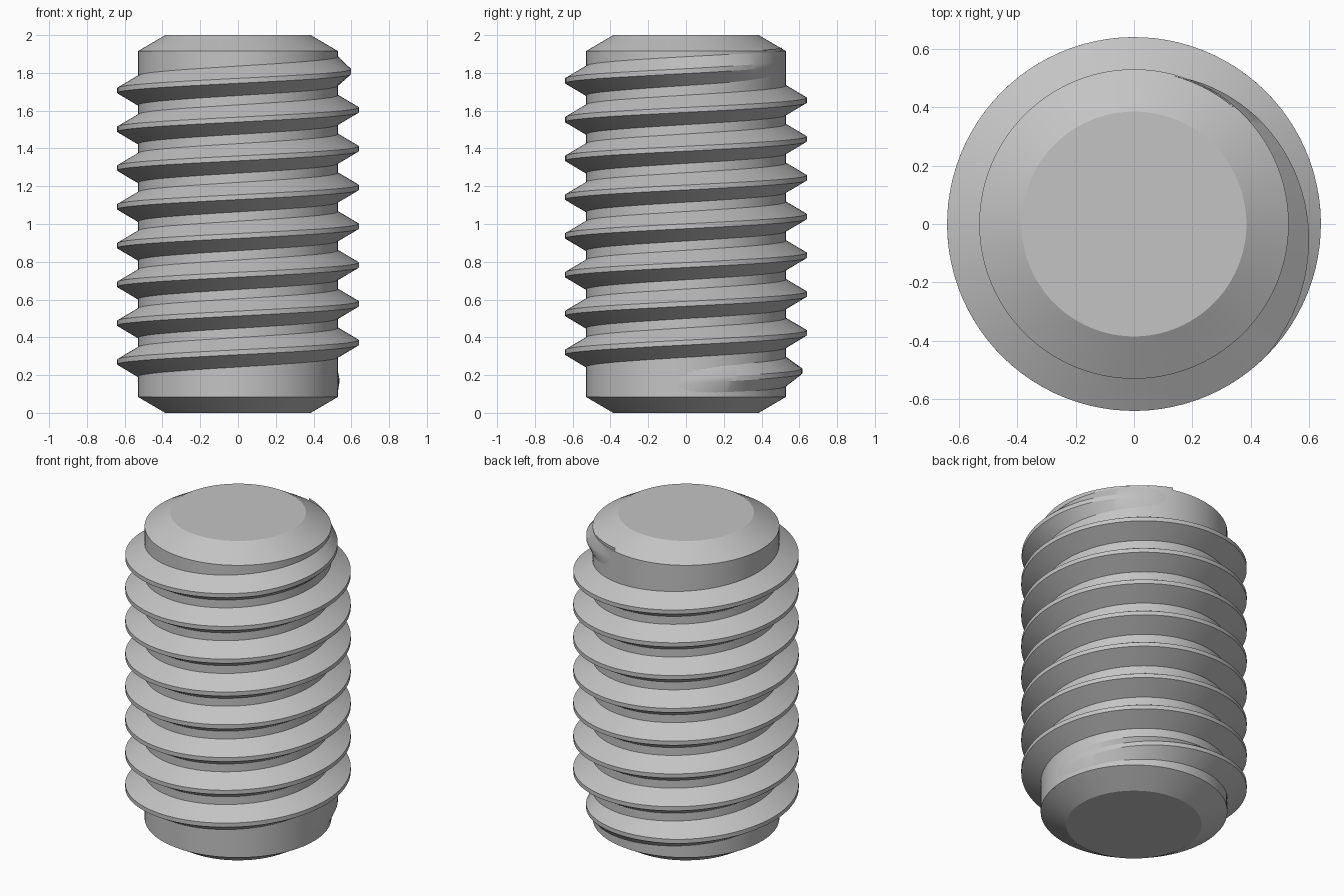
import bpy, bmesh
from math import radians, cos, sin, tau

default = bpy.data.objects.get("Cube")
if default:
    bpy.data.objects.remove(default, do_unlink=True)

SEGMENTS = 96          # steps per turn
CORE_R, CREST_R, CAP_R = 0.53, 0.64, 0.385
HEIGHT, CHAMFER = 2.0, 0.085
PITCH, Z_START = 0.2053, 0.167
ROOT_HALF, CREST_HALF = 0.078, 0.013
TURNS = 8

steel = bpy.data.materials.new("plain grey steel")
steel.use_nodes = True
colour = (0.55, 0.55, 0.55, 1)
steel.diffuse_color = colour
steel.node_tree.nodes["Principled BSDF"].inputs["Base Color"].default_value = colour


def finish(name, bm):
    bmesh.ops.recalc_face_normals(bm, faces=bm.faces)
    mesh = bpy.data.meshes.new(name)
    bm.to_mesh(mesh)
    bm.free()
    obj = bpy.data.objects.new(name, mesh)
    mesh.materials.append(steel)
    bpy.context.collection.objects.link(obj)
    bpy.ops.object.select_all(action="DESELECT")
    obj.select_set(True)
    bpy.context.view_layer.objects.active = obj
    bpy.ops.object.shade_smooth_by_angle(angle=radians(25))


def bridge(bm, a, b, closed=True):
    n = len(a)
    for i in range(n if closed else n - 1):
        j = (i + 1) % n
        bm.faces.new((a[i], a[j], b[j], b[i]))


def point(bm, r, angle, z):
    return bm.verts.new((r * cos(angle), r * sin(angle), z))


# Chamfered core
bm = bmesh.new()
profile = [(CAP_R, 0), (CORE_R, CHAMFER), (CORE_R, HEIGHT - CHAMFER), (CAP_R, HEIGHT)]
rings = [[point(bm, r, tau * i / SEGMENTS, z) for i in range(SEGMENTS)] for r, z in profile]
for low, high in zip(rings, rings[1:]):
    bridge(bm, low, high)
bm.faces.new(rings[0])
bm.faces.new(rings[-1])
finish("core", bm)

# Right-handed thread that fades into the core at both ends
bm = bmesh.new()
start, end = radians(-10), TURNS * tau + radians(75)
fade_in, fade_out = radians(130), radians(120)
inner_r = CORE_R - 0.005
count = round((end - start) / tau * SEGMENTS)
sections = []
for k in range(count + 1):
    angle = start + (end - start) * k / count
    fade = min(1, (angle - start) / fade_in, (end - angle) / fade_out)
    crest = inner_r + (CREST_R - inner_r) * max(fade, 0.001)
    z = Z_START + PITCH * angle / tau
    sections.append([point(bm, r, angle, z + dz) for r, dz in (
        (inner_r, -ROOT_HALF - 0.003), (crest, -CREST_HALF),
        (crest, CREST_HALF), (inner_r, ROOT_HALF + 0.003))])
for a, b in zip(sections, sections[1:]):
    bridge(bm, a, b)
bm.faces.new(sections[0])
bm.faces.new(sections[-1])
finish("screw_thread", bm)
